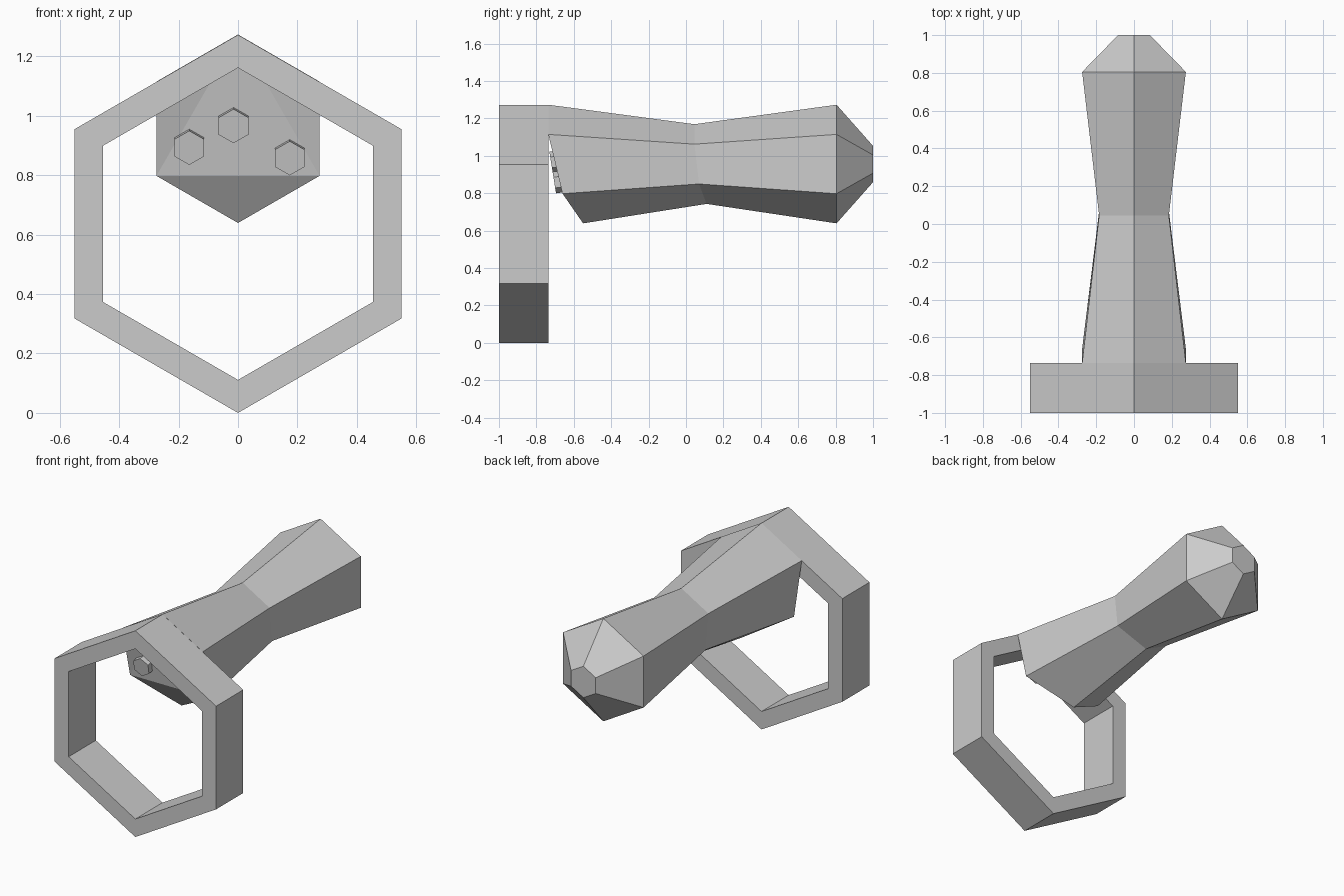
import bpy
import bmesh
import math
from mathutils import Vector

cube = bpy.data.objects.get("Cube")
if cube:
    bpy.data.objects.remove(cube, do_unlink=True)

grey = bpy.data.materials.new("plain grey")
grey.use_nodes = True
colour = (0.6, 0.6, 0.6, 1)
grey.diffuse_color = colour
grey.node_tree.nodes["Principled BSDF"].inputs["Base Color"].default_value = colour


def hexagon(radius, z, ys):
    """Upright hexagon, listed from the top; ys gives the depth of each corner."""
    return [Vector((radius * math.sin(i * math.pi / 3), ys[i],
                    z + radius * math.cos(i * math.pi / 3))) for i in range(6)]


def loft(name, loops, closed=False):
    """Skin a row of hexagons, with end caps or joined back to the start."""
    bm = bmesh.new()
    rows = [[bm.verts.new(p) for p in loop] for loop in loops]
    pairs = list(zip(rows, rows[1:]))
    if closed:
        pairs.append((rows[-1], rows[0]))
    for a, b in pairs:
        for i in range(6):
            j = (i + 1) % 6
            bm.faces.new((a[i], a[j], b[j], b[i]))
    if not closed:
        # First cap is folded into a large triangle and its neighbours
        r = rows[0]
        for corners in ((0, 2, 4), (0, 1, 2), (2, 3, 4), (4, 5, 0)):
            bm.faces.new([r[i] for i in corners])
        bm.faces.new(rows[-1])
    bmesh.ops.recalc_face_normals(bm, faces=bm.faces)
    mesh = bpy.data.meshes.new(name)
    bm.to_mesh(mesh)
    bm.free()
    mesh.materials.append(grey)
    obj = bpy.data.objects.new(name, mesh)
    bpy.context.collection.objects.link(obj)
    return obj


# Hexagonal ring
front, back = [-1] * 6, [-0.736] * 6
ring_z, outer, inner = 0.636, 0.636, 0.525
loft("ring", [hexagon(outer, ring_z, front), hexagon(outer, ring_z, back),
              hexagon(inner, ring_z, back), hexagon(inner, ring_z, front)], closed=True)

# Waisted handle with a slanted front and a tapered end
axis_z = 0.956
slant = [-0.736, -0.736, -0.66, -0.55, -0.66, -0.736]
waist = [0.045, 0.045, 0.07, 0.11, 0.07, 0.045]
loft("handle", [hexagon(0.317, axis_z, slant), hexagon(0.213, axis_z, waist),
                hexagon(0.317, axis_z, [0.805] * 6), hexagon(0.097, axis_z, [1] * 6)])

# Three buttons standing on the slanted face
top, low = Vector((0, -0.736, 1.272)), Vector((0, -0.66, 0.797))
down = (low - top).normalized()
normal = Vector((0, down.z, -down.y))
for name, x, z in (("button_top", -0.015, 0.97), ("button_right", -0.164, 0.897),
                   ("button_left", 0.174, 0.862)):
    centre = top + down * ((z - top.z) / down.z) + Vector((x, 0, 0))
    loops = []
    for height in (-0.01, 0.034):
        loops.append([centre + normal * height + Vector((p.x, 0, 0)) - down * p.z
                      for p in hexagon(0.058, 0, [0] * 6)])
    loft(name, loops)
